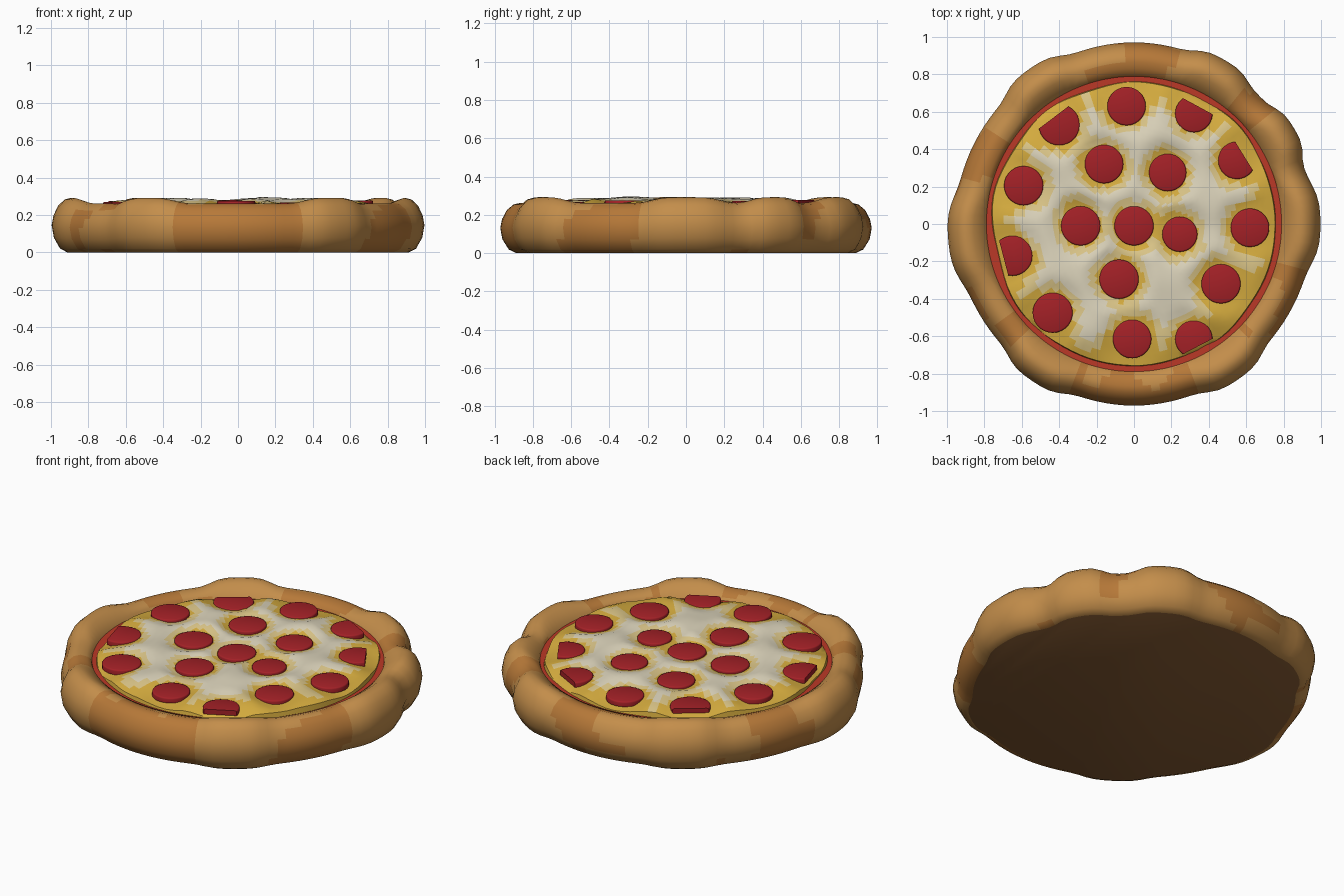
import bpy, bmesh, math
from mathutils import Vector, noise

if "Cube" in bpy.data.objects:
    bpy.data.objects.remove(bpy.data.objects["Cube"])


def material(name, rgb):
    m = bpy.data.materials.new(name)
    m.diffuse_color = (*rgb, 1)
    m.use_nodes = True
    m.node_tree.nodes["Principled BSDF"].inputs["Base Color"].default_value = m.diffuse_color
    return m


GOLD = material("golden_crust", (0.55, 0.27, 0.07))
TOAST = material("toasted_crust", (0.47, 0.19, 0.04))
BASE = material("baked_base", (0.25, 0.11, 0.035))
SAUCE = material("tomato_sauce", (0.5, 0.04, 0.02))
WHITE = material("white_cheese", (0.72, 0.66, 0.5))
CREAM = material("cream_cheese", (0.72, 0.57, 0.25))
YELLOW = material("yellow_cheese", (0.68, 0.42, 0.05))
RED = material("pepperoni_red", (0.37, 0.015, 0.02))


def add_object(name, bm, mats, angle=50):
    bmesh.ops.recalc_face_normals(bm, faces=bm.faces)
    me = bpy.data.meshes.new(name)
    bm.to_mesh(me)
    bm.free()
    for m in mats:
        me.materials.append(m)
    ob = bpy.data.objects.new(name, me)
    bpy.context.collection.objects.link(ob)
    bpy.ops.object.select_all(action='DESELECT')
    ob.select_set(True)
    bpy.context.view_layer.objects.active = ob
    bpy.ops.object.shade_smooth_by_angle(angle=math.radians(angle))
    return ob


def lathe(rings, n, pick):
    """Join rings of points into a skin; pick(ring, step) gives the material slot."""
    bm = bmesh.new()
    vs = [[bm.verts.new(p) for p in ring] for ring in rings]
    for k in range(len(vs) - 1):
        for i in range(n):
            j = (i + 1) % n
            f = bm.faces.new((vs[k][i], vs[k][j], vs[k + 1][j], vs[k + 1][i]))
            f.material_index = pick(k, f)
    return bm, vs


def polar(r, a, z):
    return Vector((r * math.cos(a), r * math.sin(a), z))


# Crust: a rounded rim swept round the pizza with puffed bulges
BULGES = [(0, 13), (31, 9), (61, 10), (124, 11), (185, 14), (237, 11), (304, 11)]


def puff(a):
    deg = math.degrees(a)
    return max(math.exp(-(((deg - c + 180) % 360 - 180) / w) ** 4) for c, w in BULGES)


def rim_radius(a):
    return 0.957 + 0.04 * puff(a) + 0.014 * abs(math.sin(a)) ** 8


N = 120
angles = [2 * math.pi * i / N for i in range(N)]
# Offsets from the outer radius, height as a share of the rim top
OUTER = [(-0.085, 0), (-0.045, 0.07), (-0.012, 0.27), (0, 0.5), (-0.01, 0.68),
         (-0.035, 0.86), (-0.07, 0.97), (-0.105, 1.0), (-0.14, 0.96)]
rings = []
for off, h in OUTER:
    rings.append([polar(rim_radius(a) + off, a, h * (0.262 + 0.03 * puff(a))) for a in angles])
rings.append([polar(0.795, a, 0.238) for a in angles])
rings.append([polar(0.778, a, 0.19) for a in angles])


def crust_colour(k, f):
    c = f.calc_center_median()
    return 0 if puff(math.atan2(c.y, c.x)) > 0.3 or noise.noise(c * 4) > 0 else 1


bm, vs = lathe(rings, N, crust_colour)
bm.faces.new(vs[0]).material_index = 2
add_object("crust", bm, [GOLD, TOAST, BASE])

# Sauce: thin disc showing round the edge of the cheese
bm = bmesh.new()
bmesh.ops.create_circle(bm, cap_ends=True, segments=64, radius=0.79)
bmesh.ops.translate(bm, verts=bm.verts, vec=(0, 0, 0.222))
add_object("sauce", bm, [SAUCE])

# Pepperoni places: x, y, radius and whether the outer side is cut off
SLICES = [(-0.04, 0.63, 0.103, 0), (-0.40, 0.53, 0.11, 1), (0.32, 0.59, 0.10, 1),
          (-0.16, 0.32, 0.103, 0), (0.18, 0.275, 0.10, 0), (0.55, 0.34, 0.10, 1),
          (-0.59, 0.205, 0.105, 0), (-0.285, -0.01, 0.105, 0), (0, -0.01, 0.105, 0),
          (0.245, -0.055, 0.094, 0), (0.62, -0.02, 0.103, 0), (-0.65, -0.17, 0.107, 1),
          (-0.08, -0.295, 0.105, 0), (0.465, -0.32, 0.105, 0), (-0.435, -0.475, 0.107, 0),
          (-0.01, -0.615, 0.103, 0), (0.32, -0.615, 0.10, 1)]


def dip(x, y):
    d = min(math.hypot(x - s[0], y - s[1]) - s[2] for s in SLICES)
    return 1 - min(max(d / 0.09, 0), 1)


# Cheese: lumpy sheet that sinks at each slice and at its wavy edge
def cheese_height(x, y):
    r = math.hypot(x, y)
    edge = min(max((r - 0.58) / 0.18, 0), 1)
    lump = noise.noise(Vector((x * 5, y * 5, 3)))
    return 0.287 + 0.012 * lump - 0.025 * dip(x, y) - 0.04 * edge ** 2


M = 96
rings = []
for k in range(1, 27):
    ring = []
    for i in range(M):
        a = 2 * math.pi * i / M
        wave = 0.755 + 0.022 * noise.noise(polar(2.2, a, 1))
        p = polar(wave * k / 26, a, 0)
        p.z = cheese_height(p.x, p.y)
        ring.append(p)
    rings.append(ring)
rings.append([p * 1.008 for p in rings[-1]])
for p in rings[-1]:
    p.z = 0.21


def cheese_colour(k, f):
    c = f.calc_center_median()
    tone = dip(c.x, c.y) + max(c.xy.length - 0.6, 0) * 7 + 0.35 * noise.noise(c * 6)
    return 0 if tone < 0.4 else 1 if tone < 0.8 else 2


bm, vs = lathe(rings, M, cheese_colour)
bm.faces.new(vs[0])
add_object("cheese", bm, [WHITE, CREAM, YELLOW])

# Pepperoni slices: thin discs with a softened top edge
for i, (x, y, r, cut) in enumerate(SLICES):
    bm = bmesh.new()
    bmesh.ops.create_cone(bm, cap_ends=True, segments=28, radius1=r, radius2=r, depth=0.03)
    top = [e for e in bm.edges if all(v.co.z > 0 for v in e.verts)]
    bmesh.ops.bevel(bm, geom=top, offset=0.008, segments=2, affect='EDGES', profile=0.5)
    if cut:
        out = Vector((x, y, 0)).normalized()
        res = bmesh.ops.bisect_plane(bm, geom=bm.verts[:] + bm.edges[:] + bm.faces[:],
                                     plane_co=out * r * 0.45, plane_no=out, clear_outer=True)
        bmesh.ops.holes_fill(bm, edges=[e for e in bm.edges if e.is_boundary])
    ob = add_object(f"pepperoni_{i + 1}", bm, [RED])
    ob.location = (x, y, max(cheese_height(x, y), 0.25) + 0.002)
